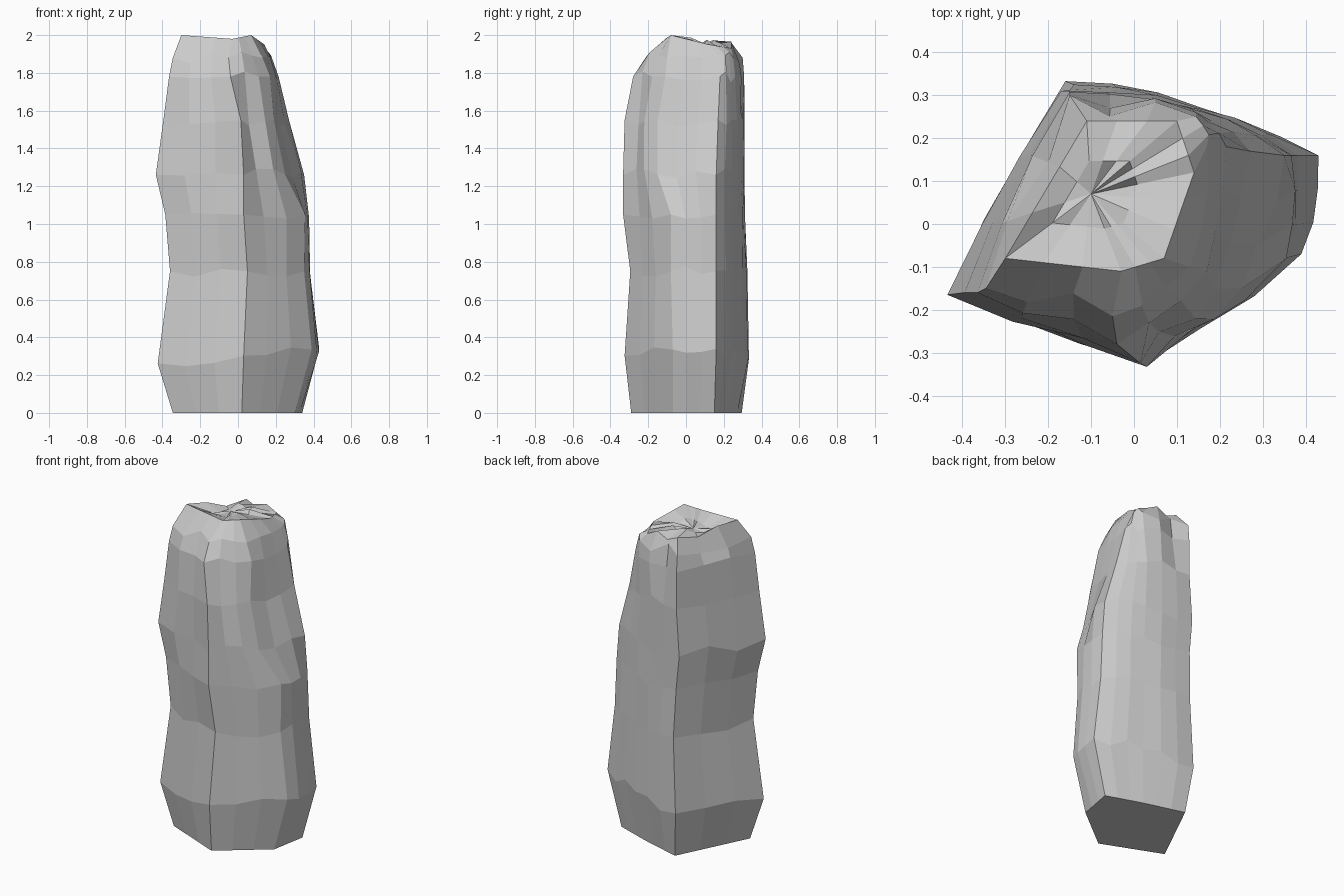
import bpy, bmesh, random
from mathutils import Vector

if "Cube" in bpy.data.objects:
    bpy.data.objects.remove(bpy.data.objects["Cube"])

random.seed(4)
SEG = 3  # facets per main side

# Main corners of each layer, counter-clockwise: left-front, front, right-front, right-back, back, left-back
LAYERS = [
    (0.00, (-.345, -.14), (.02, -.29), (.30, -.07), (.34, .15), (.12, .225), (-.13, .295)),
    (0.30, (-.425, -.16), (.03, -.325), (.39, -.07), (.43, .16), (.16, .27), (-.16, .333)),
    (0.75, (-.36, -.15), (.05, -.295), (.35, -.08), (.38, .16), (.15, .27), (-.14, .325)),
    (1.05, (-.385, -.16), (.03, -.333), (.355, -.08), (.367, .16), (.15, .27), (-.15, .312)),
    (1.26, (-.435, -.165), (.03, -.333), (.25, -.15), (.35, .16), (.14, .27), (-.17, .31)),
    (1.55, (-.395, -.16), (.015, -.325), (.19, -.15), (.27, .17), (.13, .27), (-.15, .31)),
    (1.78, (-.365, -.16), (-.04, -.28), (.17, -.11), (.215, .18), (.145, .26), (-.15, .308)),
    (1.88, (-.345, -.15), (-.05, -.215), (.13, -.10), (.17, .18), (.145, .25), (-.15, .30)),
]
TOP = [(-.30, -.08, 2.0), (-.03, -.11, 1.98), (.07, -.08, 2.0),
       (.14, .12, 1.95), (.10, .24, 1.93), (-.11, .24, 1.96)]

# Clefts: (layer, point) -> depth pushed towards the core
CLEFTS = {(4, 2): .02, (5, 2): .02, (6, 2): .025, (7, 2): .04,
          (3, 4): .015, (4, 4): .03, (5, 4): .03,
          (6, 14): .04, (7, 14): .05, (7, 16): .03, (2, 17): .01}


def ring_points(corners, level):
    pts = []
    for i, a in enumerate(corners):
        b = corners[(i + 1) % len(corners)]
        a, b = Vector(a), Vector(b)
        out = Vector((b.y - a.y, a.x - b.x, 0)).normalized()
        for s in range(SEG):
            p = a.lerp(b, s / SEG)
            if s and 0 < level < 8:
                p += out * random.uniform(.005, .018)
                p.z += random.uniform(-.035, .035)
            p -= out * CLEFTS.get((level, len(pts)), 0)
            if level == 1:
                p.z += .09 * p.x  # tilted foot
            pts.append(p)
    return pts


bm = bmesh.new()
rings = []
for k, (z, *corners) in enumerate(LAYERS):
    rings.append([bm.verts.new(p) for p in ring_points([(x, y, z) for x, y in corners], k)])
rings.append([bm.verts.new(p) for p in ring_points(TOP, 8)])

# Jagged crest along the back
rings[-1][13].co.z = 1.965
rings[-1][14].co.z = 1.93
rings[-1][16].co.z = 1.94

# Sides
n = len(rings[0])
for lo, hi in zip(rings, rings[1:]):
    for i in range(n):
        j = (i + 1) % n
        bm.faces.new((lo[i], lo[j], hi[j], hi[i]))

# Underside and hollowed crown
bm.faces.new(rings[0][::-1])
core = Vector((-.10, .07, 1.95))
inner = []
for v in rings[-1]:
    p = v.co.lerp(core, .55)
    p.z = 1.965 + random.uniform(-.015, .012) - (.03 if p.x < -.12 else 0)
    inner.append(bm.verts.new(p))
middle = bm.verts.new(core)
for i in range(n):
    j = (i + 1) % n
    bm.faces.new((rings[-1][i], rings[-1][j], inner[j], inner[i]))
    bm.faces.new((inner[i], inner[j], middle))

bmesh.ops.recalc_face_normals(bm, faces=bm.faces)
mesh = bpy.data.meshes.new("rock_pillar")
bm.to_mesh(mesh)
bm.free()
rock = bpy.data.objects.new("rock_pillar", mesh)
bpy.context.collection.objects.link(rock)
